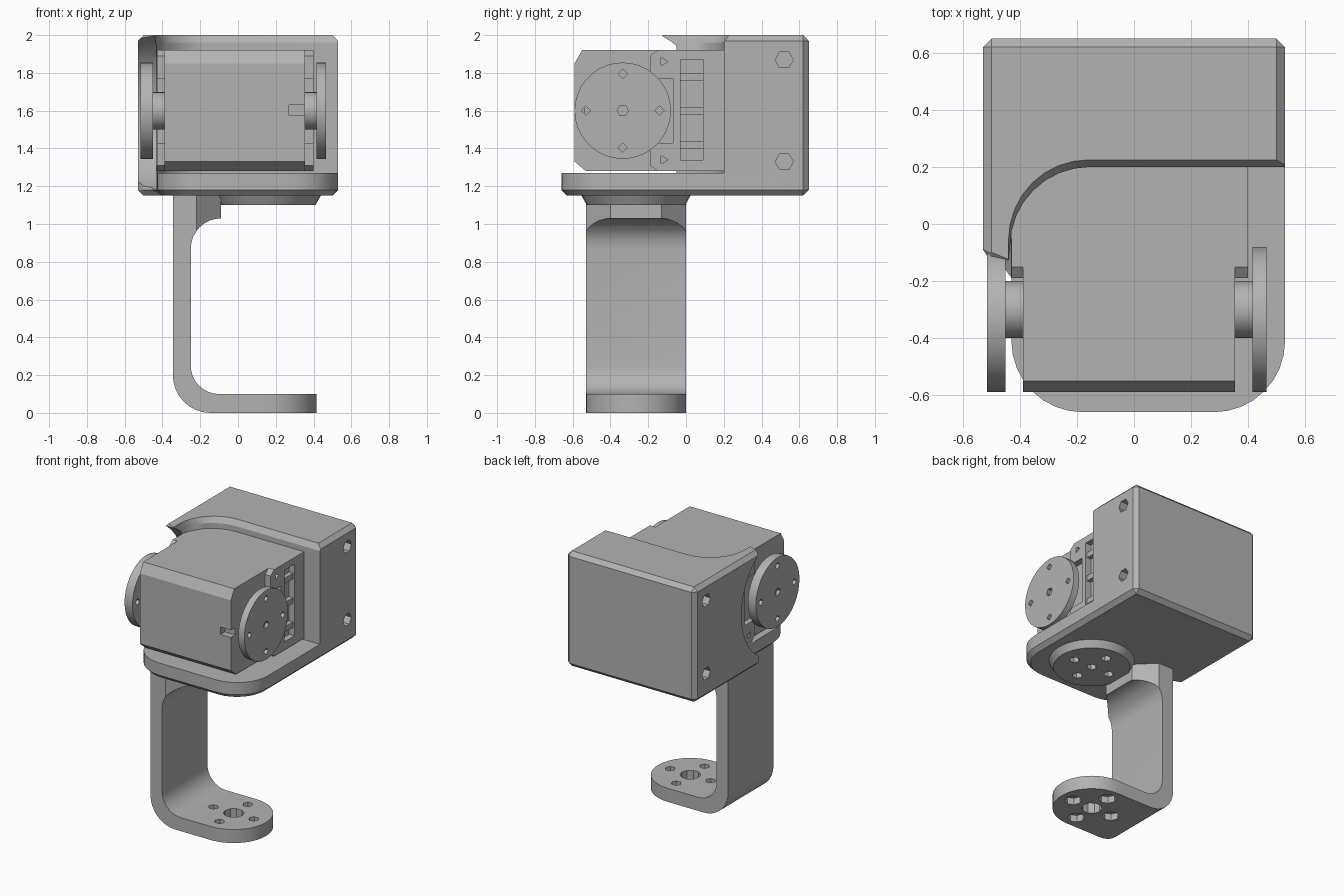
import bpy, bmesh
from math import sin, cos, pi, radians

cube = bpy.data.objects.get("Cube")
if cube:
    bpy.data.objects.remove(cube, do_unlink=True)

grey = bpy.data.materials.new("light grey plastic")
grey.use_nodes = True
tone = (0.45, 0.45, 0.45, 1)
grey.diffuse_color = tone
grey.node_tree.nodes["Principled BSDF"].inputs["Base Color"].default_value = tone


def arc(cx, cy, r, start, end, n=8):
    angles = [radians(start + (end - start) * i / n) for i in range(n + 1)]
    return [(cx + r * cos(a), cy + r * sin(a)) for a in angles]


def circle(cx, cy, r, n=32):
    return arc(cx, cy, r, 0, 360, n)[:-1]


def rect(u0, u1, v0, v1):
    return [(u0, v0), (u1, v0), (u1, v1), (u0, v1)]


def prism(name, pts, axis, a, b, end=None):
    """Extrude an outline along an axis, optionally to a different end outline."""
    place = {"x": lambda u, v, w: (w, u, v),
             "y": lambda u, v, w: (u, w, v),
             "z": lambda u, v, w: (u, v, w)}[axis]
    bm = bmesh.new()
    low = [bm.verts.new(place(u, v, a)) for u, v in pts]
    high = [bm.verts.new(place(u, v, b)) for u, v in (end or pts)]
    bm.faces.new(low)
    bm.faces.new(high)
    for i in range(len(low)):
        j = (i + 1) % len(low)
        bm.faces.new((low[i], low[j], high[j], high[i]))
    bmesh.ops.recalc_face_normals(bm, faces=bm.faces)
    mesh = bpy.data.meshes.new(name)
    bm.to_mesh(mesh)
    bm.free()
    mesh.materials.append(grey)
    ob = bpy.data.objects.new(name, mesh)
    bpy.context.collection.objects.link(ob)
    return ob


def activate(ob):
    bpy.ops.object.select_all(action="DESELECT")
    ob.select_set(True)
    bpy.context.view_layer.objects.active = ob


def bevel(ob, width):
    activate(ob)
    mod = ob.modifiers.new("bevel", "BEVEL")
    mod.width, mod.segments = width, 1
    mod.limit_method, mod.angle_limit = "ANGLE", radians(40)
    bpy.ops.object.modifier_apply(modifier=mod.name)


def cut(ob, pts, axis, a, b, end=None, operation="DIFFERENCE"):
    tool = prism("cutter", pts, axis, a, b, end)
    tool.hide_render = True
    activate(ob)
    mod = ob.modifiers.new("cut", "BOOLEAN")
    mod.operation, mod.solver, mod.object = operation, "EXACT", tool
    bpy.ops.object.modifier_apply(modifier=mod.name)
    bpy.data.objects.remove(tool, do_unlink=True)


def soften(ob):
    activate(ob)
    bpy.ops.object.shade_smooth_by_angle(angle=radians(25))


def around(cx, cy, r):
    return [(cx + r * cos(k * pi / 2), cy + r * sin(k * pi / 2)) for k in range(4)]


# Housing: back box, rounded floor plate and one side wall from one solid
outline = [(0.53, 0.65), (-0.53, 0.65), (-0.53, -0.12), (-0.43, -0.16)]
outline += arc(-0.18, -0.41, 0.25, 180, 270) + arc(0.28, -0.41, 0.25, 270, 360)
housing = prism("housing", outline, "z", 1.15, 2.0)
bevel(housing, 0.03)
opening = [(-0.435, -0.8), (0.7, -0.8), (0.7, 0.2)] + arc(-0.155, -0.08, 0.28, 90, 180)
cut(housing, opening, "z", 1.27, 2.1)
# Chamfer along the lid's front edge
cut(housing, opening, "z", 1.96, 2.04, [(x - 0.01, y + 0.05) for x, y in opening])
# Round clearance for the horn in the side wall
cut(housing, circle(-0.34, 1.6, 0.45, 40), "x", -0.7, -0.432)
for z in (1.33, 1.87):
    for x0, x1 in ((0.43, 0.6), (-0.6, -0.43)):
        cut(housing, circle(0.52, z, 0.048, 6), "x", x0, x1)
soften(housing)

# Servo body with chamfered front
side = [(0.3, 1.28), (-0.53, 1.28), (-0.59, 1.33), (-0.59, 1.85), (-0.55, 1.92), (0.3, 1.92)]
body = prism("servo_body", side, "x", -0.39, 0.355)
cut(body, rect(0.27, 0.4, 1.575, 1.63), "y", -0.7, -0.54)

# Raised mounting frames on both servo sides
for name, x0, x1 in (("servo_frame_left", 0.34, 0.4), ("servo_frame_right", -0.43, -0.38)):
    frame = prism(name, [(0.25, 1.28), (-0.15, 1.28), (-0.19, 1.31), (-0.19, 1.89),
                         (-0.15, 1.92), (0.25, 1.92)], "x", x0, x1)
    cut(frame, rect(-0.03, 0.09, 1.34, 1.87), "x", -1, 1)
    cut(frame, rect(-0.3, -0.07, 1.43, 1.77), "x", -1, 1)
    for z in (1.34, 1.86):
        cut(frame, circle(-0.12, z, 0.025, 3), "x", -1, 1)
    # Ribs inside the frame slot
    for k, z in enumerate((1.42, 1.6, 1.78)):
        prism(f"{name}_rib_{k}", rect(-0.03, 0.09, z - 0.02, z + 0.02), "x",
              min(x0, x1) + 0.01, max(x0, x1) - 0.012)

# Horn discs and their hubs
for name, x0, x1, h0, h1 in (("left", 0.415, 0.465, 0.35, 0.42),
                             ("right", -0.515, -0.45, -0.46, -0.38)):
    horn = prism(f"{name}_horn", circle(-0.335, 1.6, 0.255, 36), "x", x0, x1)
    for y, z in around(-0.335, 1.6, 0.195):
        cut(horn, circle(y, z, 0.025, 4), "x", -1, 1)
    outer = (0.44, 0.6) if x0 > 0 else (-0.6, -0.49)
    cut(horn, circle(-0.335, 1.6, 0.03, 6), "x", *outer)
    soften(horn)
    soften(prism(f"{name}_hub", circle(-0.3, 1.6, 0.1, 20), "x", h0, h1))

# Turning disc under the floor plate
CX, CY = 0.15, -0.265
disc = prism("base_disc", circle(CX, CY, 0.26), "z", 1.1, 1.17, circle(CX, CY, 0.3))
for x, y in around(CX, CY, 0.15) + [(CX, CY)]:
    cut(disc, circle(x, y, 0.035, 6), "z", 1.0, 1.14)
soften(disc)

# Bracket arm: upright, bend, round foot and top fillet
profile = [(-0.345, 1.16)] + arc(-0.145, 0.2, 0.2, 180, 270) + [(0.5, 0), (0.5, 0.1)]
profile += arc(-0.1, 0.25, 0.15, 270, 180) + arc(-0.09, 0.87, 0.16, 180, 90) + [(-0.09, 1.16)]
arm = prism("bracket_arm", profile, "y", -0.53, 0.0)
plan = [(-0.5, 0.0), (-0.5, -0.53)] + arc(CX, CY, 0.265, -90, 90, 18)
cut(arm, plan, "z", -0.1, 1.3, operation="INTERSECT")
for edge, inner in ((-0.56, -0.4), (0.03, -0.13)):
    cut(arm, [(-0.25, edge), (-0.05, edge), (-0.05, inner), (-0.09, inner)], "z", 0.8, 1.3)
# Foot holes, countersunk from below
cut(arm, circle(CX, CY, 0.07, 10), "z", -0.1, 0.2)
for x, y in around(CX, CY, 0.165):
    cut(arm, circle(x, y, 0.035, 6), "z", -0.1, 0.2)
    cut(arm, circle(x, y, 0.06, 8), "z", -0.1, 0.05)
soften(arm)
